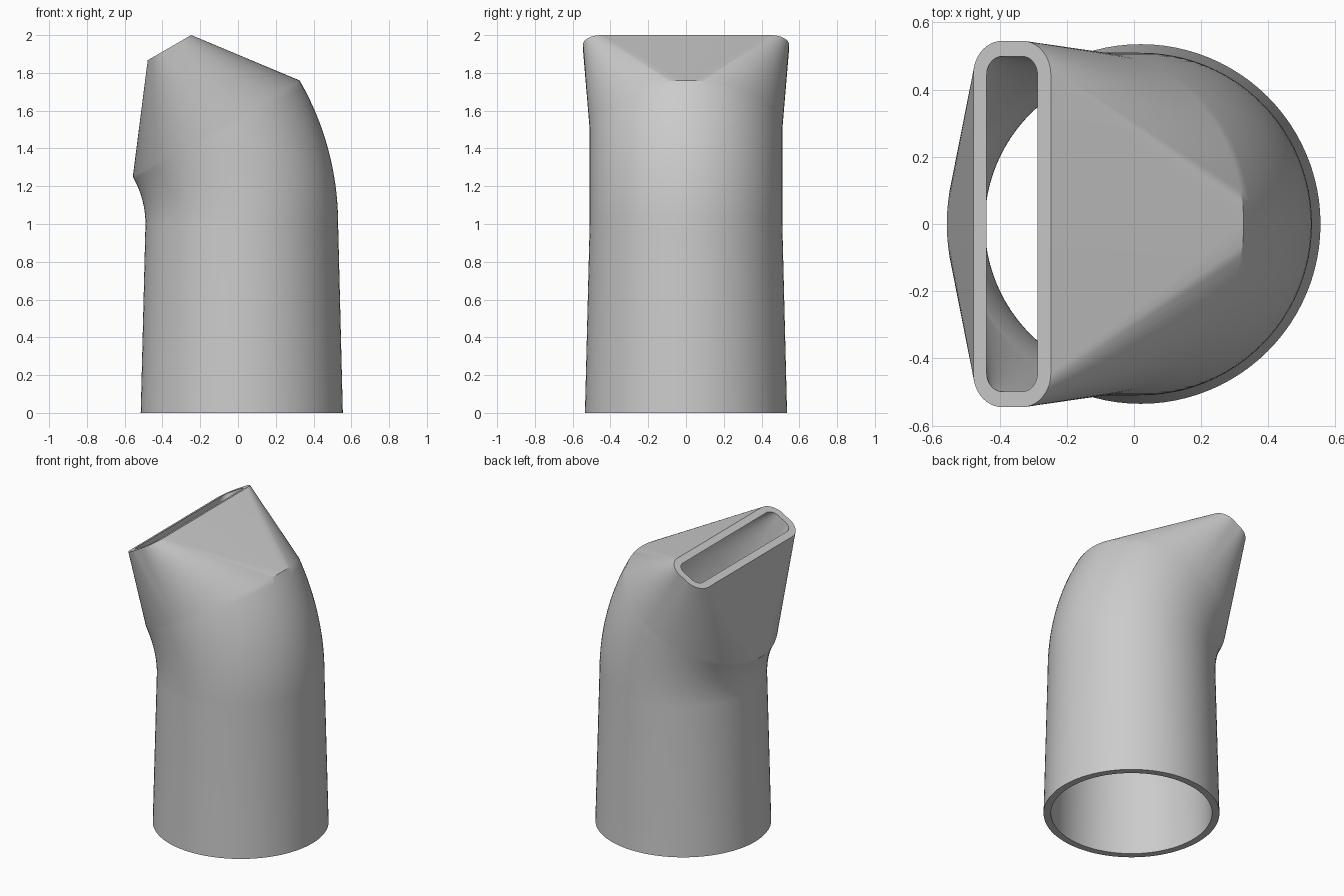
import bpy
import bmesh
from math import sin, cos, pi, radians
from mathutils import Matrix, Vector

if "Cube" in bpy.data.objects:
    bpy.data.objects.remove(bpy.data.objects["Cube"], do_unlink=True)

STEPS = 24            # segments per quarter turn
BEND = radians(30)    # elbow angle
BEND_STEPS = 20
AXIS_X, BEND_Z, BEND_R = 0.02, 1.0, 1.01
TIP_LENGTH = 0.495


def section(half_x, half_y, radius):
    """Rounded rectangle; a circle when all three sizes are equal."""
    points = []
    for quarter, (sx, sy) in enumerate([(1, 1), (-1, 1), (-1, -1), (1, -1)]):
        for i in range(STEPS + 1):
            a = (quarter + i / STEPS) * pi / 2
            points.append(Vector((sx * (half_x - radius) + radius * cos(a),
                                  sy * (half_y - radius) + radius * sin(a), 0)))
    return points


def elbow_frame(angle, rise=0.0):
    """Placement of a section along the bend, then straight on by rise."""
    pivot = Vector((AXIS_X - BEND_R, 0, BEND_Z))
    return (Matrix.Translation(pivot) @ Matrix.Rotation(-angle, 4, 'Y')
            @ Matrix.Translation((BEND_R, 0, rise)))


def wall(base_r, pipe_r, tip):
    """Sections of one skin, from the socket to the flat nozzle mouth."""
    base = Matrix.Translation((AXIS_X, 0, 0))
    rings = [[base @ p for p in section(base_r, base_r, base_r)]]
    for i in range(BEND_STEPS + 1):
        frame = elbow_frame(BEND * i / BEND_STEPS)
        rings.append([frame @ p for p in section(pipe_r, pipe_r, pipe_r)])
    frame = elbow_frame(BEND, TIP_LENGTH)
    rings.append([frame @ p for p in section(*tip)])
    return rings


# Outer skin up, inner skin back down, joined into one closed shell
outer = wall(0.535, 0.51, (0.133, 0.545, 0.1))
inner = wall(0.49, 0.464, (0.087, 0.499, 0.054))
loop = outer + inner[::-1]

bm = bmesh.new()
rings = [[bm.verts.new(p) for p in ring] for ring in loop]
for k, ring in enumerate(rings):
    nxt = rings[(k + 1) % len(rings)]
    for i in range(len(ring)):
        j = (i + 1) % len(ring)
        bm.faces.new((ring[i], ring[j], nxt[j], nxt[i]))
bmesh.ops.remove_doubles(bm, verts=bm.verts[:], dist=0.0001)
bmesh.ops.recalc_face_normals(bm, faces=bm.faces[:])

mesh = bpy.data.meshes.new("hose_nozzle")
bm.to_mesh(mesh)
bm.free()
nozzle = bpy.data.objects.new("hose_nozzle", mesh)
bpy.context.collection.objects.link(nozzle)

# Plain grey plastic
grey = bpy.data.materials.new("grey_plastic")
grey.use_nodes = True
colour = (0.6, 0.6, 0.6, 1)
grey.diffuse_color = colour
grey.node_tree.nodes["Principled BSDF"].inputs["Base Color"].default_value = colour
mesh.materials.append(grey)

# Smooth walls with crisp rims
bpy.ops.object.select_all(action='DESELECT')
nozzle.select_set(True)
bpy.context.view_layer.objects.active = nozzle
bpy.ops.object.shade_smooth_by_angle(angle=radians(30))
